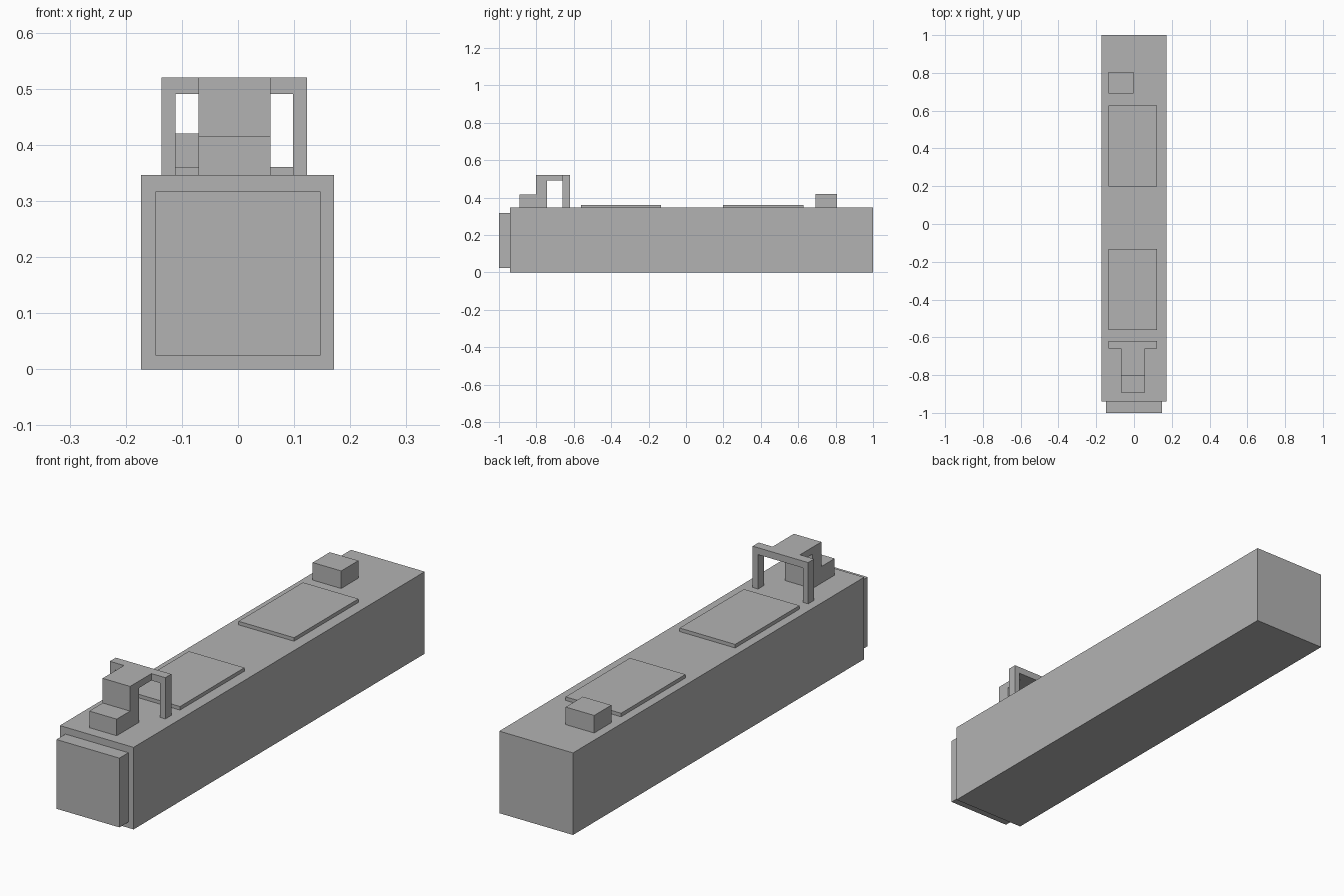
import bpy
import bmesh
from mathutils import Vector

cube = bpy.data.objects.get("Cube")
if cube:
    bpy.data.objects.remove(cube, do_unlink=True)

grey = bpy.data.materials.new("plain grey")
grey.use_nodes = True
colour = (0.45, 0.45, 0.45, 1)
grey.diffuse_color = colour
grey.node_tree.nodes["Principled BSDF"].inputs["Base Color"].default_value = colour


def prism(name, outline, depth):
    """Extrude a flat outline of points along the depth vector."""
    bm = bmesh.new()
    face = bm.faces.new([bm.verts.new(p) for p in outline])
    result = bmesh.ops.extrude_face_region(bm, geom=[face], use_keep_orig=True)
    moved = [v for v in result["geom"] if isinstance(v, bmesh.types.BMVert)]
    bmesh.ops.translate(bm, verts=moved, vec=Vector(depth))
    bmesh.ops.recalc_face_normals(bm, faces=bm.faces)
    mesh = bpy.data.meshes.new(name)
    bm.to_mesh(mesh)
    bm.free()
    mesh.materials.append(grey)
    obj = bpy.data.objects.new(name, mesh)
    bpy.context.collection.objects.link(obj)
    return obj


def block(name, x, y, z):
    """Box given by its low and high limit on each axis."""
    base = [(x[0], y[0], z[0]), (x[1], y[0], z[0]),
            (x[1], y[1], z[0]), (x[0], y[1], z[0])]
    return prism(name, base, (0, 0, z[1] - z[0]))


DECK = 0.346
TOP = 0.52
LINTEL = 0.491
LEFT, RIGHT = 0.123, -0.136

# Long body and the plate on its front end
block("body", (-0.173, 0.171), (-0.94, 1), (0, DECK))
block("front_plate", (-0.147, 0.147), (-1, -0.94), (0.025, 0.317))

# Low panels and the small box on the deck
for name, start in (("front_panel", -0.562), ("rear_panel", 0.198)):
    block(name, (RIGHT, LEFT), (start, start + 0.429), (DECK, 0.361))
block("rear_box", (RIGHT, -0.003), (0.692, 0.806), (DECK, 0.42))

# Stepped pillar with an arm reaching back to the arch
side = [(-0.891, DECK), (-0.891, 0.416), (-0.802, 0.416), (-0.802, TOP),
        (-0.66, TOP), (-0.66, LINTEL), (-0.742, LINTEL), (-0.742, DECK)]
prism("stepped_pillar", [(-0.07, y, z) for y, z in side], (0.128, 0, 0))

# Arch standing across the deck
POST = 0.025
arch = [(RIGHT, DECK), (RIGHT, TOP), (LEFT, TOP), (LEFT, DECK),
        (LEFT - POST, DECK), (LEFT - POST, LINTEL),
        (RIGHT + POST, LINTEL), (RIGHT + POST, DECK)]
prism("arch", [(x, -0.66, z) for x, z in arch], (0, 0.04, 0))
